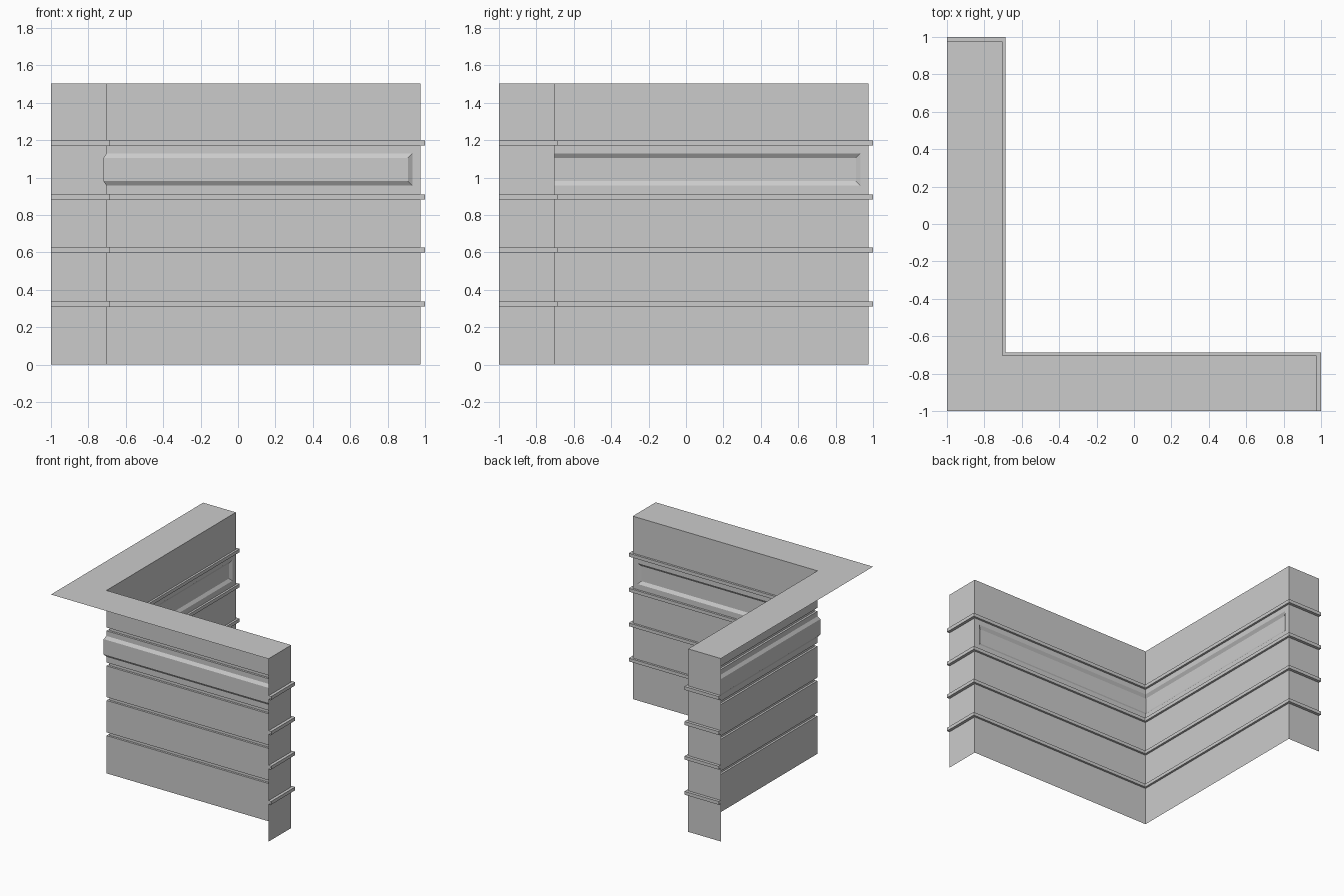
import bpy
import bmesh

if "Cube" in bpy.data.objects:
    bpy.data.objects.remove(bpy.data.objects["Cube"], do_unlink=True)

stone = bpy.data.materials.new("wall_grey")
stone.use_nodes = True
GREY = (0.6, 0.6, 0.6, 1)
stone.diffuse_color = GREY
stone.node_tree.nodes["Principled BSDF"].inputs["Base Color"].default_value = GREY

OUT, END, WALL, TOP = -1.0, 0.976, -0.703, 1.503      # plan limits and height
TRIM_WALL, TRIM_END = -0.686, 1.0                     # ledge faces
LEDGES = [(0.31, 0.337), (0.599, 0.626), (0.883, 0.911), (1.171, 1.199)]
PANEL_LOW, PANEL_HIGH, PANEL_END = 0.957, 1.129, 0.932
DEPTH, BEVEL = 0.016, 0.024


def make(name, quads):
    """Build one leg's quads and its twin, mirrored across the diagonal x = y."""
    bm = bmesh.new()
    for q in quads:
        bm.faces.new([bm.verts.new(p) for p in q])
        bm.faces.new([bm.verts.new((y, x, z)) for x, y, z in reversed(q)])
    bmesh.ops.remove_doubles(bm, verts=bm.verts, dist=0.0005)
    mesh = bpy.data.meshes.new(name)
    bm.to_mesh(mesh)
    bm.free()
    mesh.materials.append(stone)
    obj = bpy.data.objects.new(name, mesh)
    bpy.context.collection.objects.link(obj)


def back(x0, x1, y, z0, z1):
    """Upright strip facing +y."""
    return [(x1, y, z0), (x0, y, z0), (x0, y, z1), (x1, y, z1)]


def cap(x, y1, z0, z1):
    """Upright end strip facing +x."""
    return [(x, OUT, z0), (x, y1, z0), (x, y1, z1), (x, OUT, z1)]


def shelf(z, up):
    """Flat ledge strips between the wall line and the ledge line."""
    long_side = [(WALL, WALL, z), (END, WALL, z),
                 (TRIM_END, TRIM_WALL, z), (TRIM_WALL, TRIM_WALL, z)]
    end_side = [(END, OUT, z), (TRIM_END, OUT, z),
                (TRIM_END, TRIM_WALL, z), (END, WALL, z)]
    return [q if up else q[::-1] for q in (long_side, end_side)]


# Wall bands between the ledges, leaving the panel opening in its band
walls = []
levels = [0.0] + [z for pair in LEDGES for z in pair] + [TOP]
for z0, z1 in zip(levels[::2], levels[1::2]):
    walls.append(cap(END, WALL, z0, z1))
    if z0 < PANEL_LOW < z1:
        walls += [back(WALL, END, WALL, z0, PANEL_LOW),
                  back(WALL, END, WALL, PANEL_HIGH, z1),
                  back(PANEL_END, END, WALL, PANEL_LOW, PANEL_HIGH)]
    else:
        walls.append(back(WALL, END, WALL, z0, z1))
make("corner_walls", walls)

# Flat top
make("wall_top", [[(OUT, OUT, TOP), (END, OUT, TOP), (END, WALL, TOP), (WALL, WALL, TOP)]])

# Projecting ledges, hollow behind
for i, (z0, z1) in enumerate(LEDGES):
    make(f"ledge_{i + 1}", [back(TRIM_WALL, TRIM_END, TRIM_WALL, z0, z1),
                            cap(TRIM_END, TRIM_WALL, z0, z1)]
         + shelf(z0, False) + shelf(z1, True))

# Recessed panel with sloping borders
floor = WALL - DEPTH
rim = back(WALL, PANEL_END, WALL, PANEL_LOW, PANEL_HIGH)
bed = back(floor, PANEL_END - BEVEL, floor, PANEL_LOW + BEVEL, PANEL_HIGH - BEVEL)
slopes = [[rim[a], rim[b], bed[b], bed[a]] for a, b in ((0, 1), (2, 3), (3, 0))]
make("recessed_panel", [bed] + slopes)
